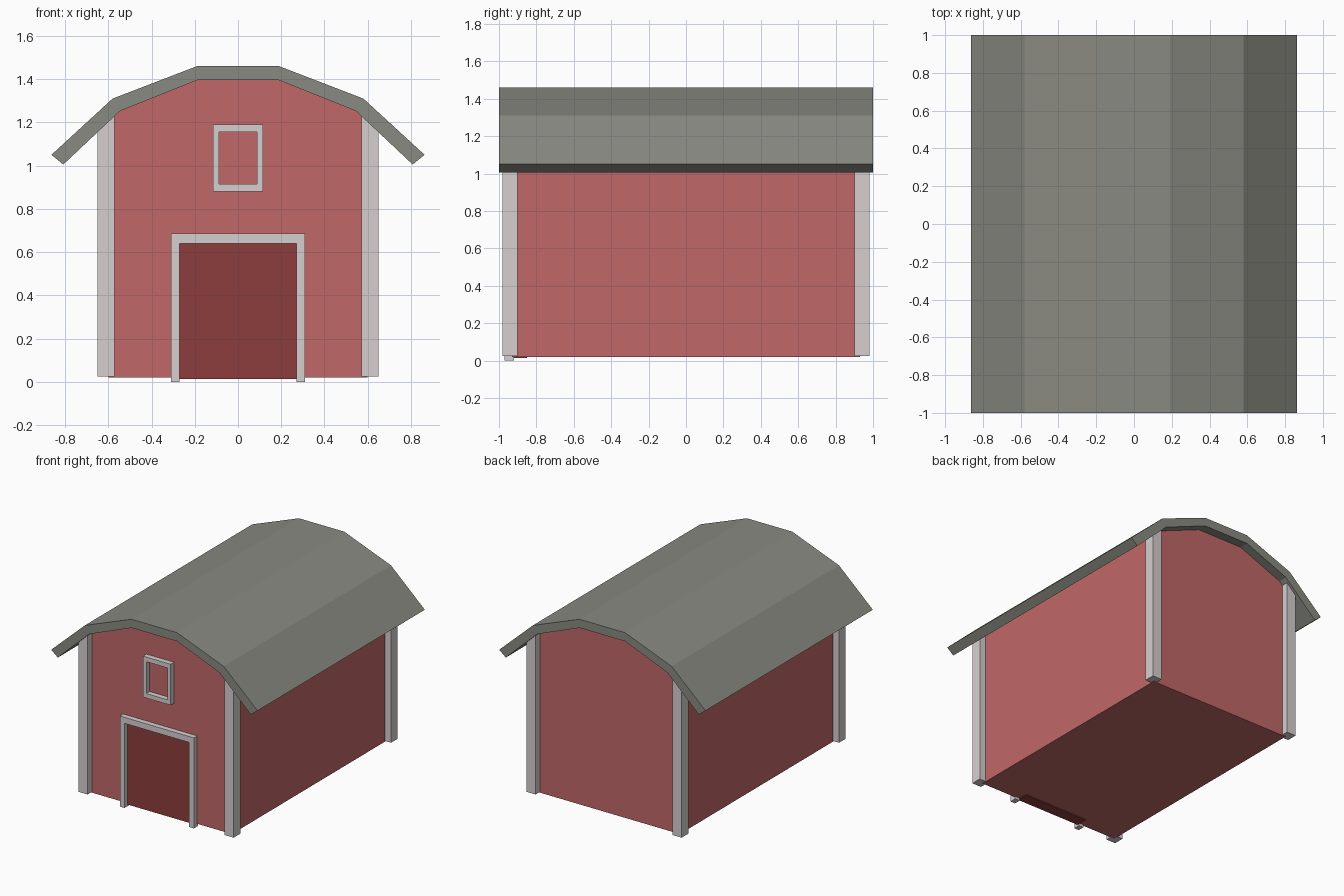
import bpy, bmesh

if "Cube" in bpy.data.objects:
    bpy.data.objects.remove(bpy.data.objects["Cube"])


def material(name, rgb):
    m = bpy.data.materials.new(name)
    m.diffuse_color = (*rgb, 1)
    m.use_nodes = True
    m.node_tree.nodes["Principled BSDF"].inputs["Base Color"].default_value = m.diffuse_color
    return m


RED = material("barn red", (0.53, 0.137, 0.137))
DARK = material("dark red", (0.27, 0.047, 0.047))
TRIM = material("pale trim", (0.68, 0.625, 0.63))
ROOF = material("roof grey", (0.255, 0.255, 0.225))


def extrude_faces(name, faces, y0, y1, mat):
    """Extrude flat x/z polygons from y0 to y1 as one closed solid."""
    bm = bmesh.new()
    for pts in faces:
        bm.faces.new([bm.verts.new((x, y0, z)) for x, z in pts])
    bmesh.ops.remove_doubles(bm, verts=bm.verts[:], dist=1e-5)
    ext = bmesh.ops.extrude_face_region(bm, geom=bm.faces[:], use_keep_orig=True)
    moved = [g for g in ext["geom"] if isinstance(g, bmesh.types.BMVert)]
    bmesh.ops.translate(bm, verts=moved, vec=(0, y1 - y0, 0))
    bmesh.ops.recalc_face_normals(bm, faces=bm.faces[:])
    mesh = bpy.data.meshes.new(name)
    bm.to_mesh(mesh)
    bm.free()
    mesh.materials.append(mat)
    ob = bpy.data.objects.new(name, mesh)
    bpy.context.collection.objects.link(ob)
    return ob


def band(name, outer, inner, y0, y1, mat, closed=False):
    """Strip of quads between two matching outlines, extruded in y."""
    n = len(outer)
    quads = []
    for i in range(n if closed else n - 1):
        j = (i + 1) % n
        quads.append([outer[i], outer[j], inner[j], inner[i]])
    return extrude_faces(name, quads, y0, y1, mat)


def mirrored(half):
    return half + [(-x, z) for x, z in reversed(half)]


def rect(w, z0, z1):
    return mirrored([(w, z0), (w, z1)])


# Barn body with gambrel gables reaching into the roof
extrude_faces("body", [mirrored([(0.6, 0.02), (0.6, 1.23), (0.56, 1.275), (0.19, 1.42)])],
              -0.93, 0.93, RED)

# Five-sided roof shell
band("roof", mirrored([(0.863, 1.05), (0.58, 1.31), (0.19, 1.46)]),
     mirrored([(0.808, 1.005), (0.545, 1.253), (0.19, 1.395)]), -1, 1, ROOF)

# Corner posts, tops cut along the roof slope
for sx, side in ((-1, "left"), (1, "right")):
    for y0, end in ((-0.98, "front"), (0.9, "back")):
        post = [(0.572, 0.025), (0.65, 0.025), (0.65, 1.18), (0.572, 1.252)]
        extrude_faces(f"{end}_{side}_post", [[(sx * x, z) for x, z in post]],
                      y0, y0 + 0.08, TRIM)

# Door and its surround
extrude_faces("door", [rect(0.272, 0.013, 0.645)], -0.936, -0.85, DARK)
band("door_trim", rect(0.31, 0, 0.685), rect(0.27, 0, 0.64), -0.97, -0.92, TRIM)

# Loft window frame
band("window_frame", rect(0.116, 0.88, 1.19), rect(0.088, 0.914, 1.155),
     -0.97, -0.92, TRIM, closed=True)
